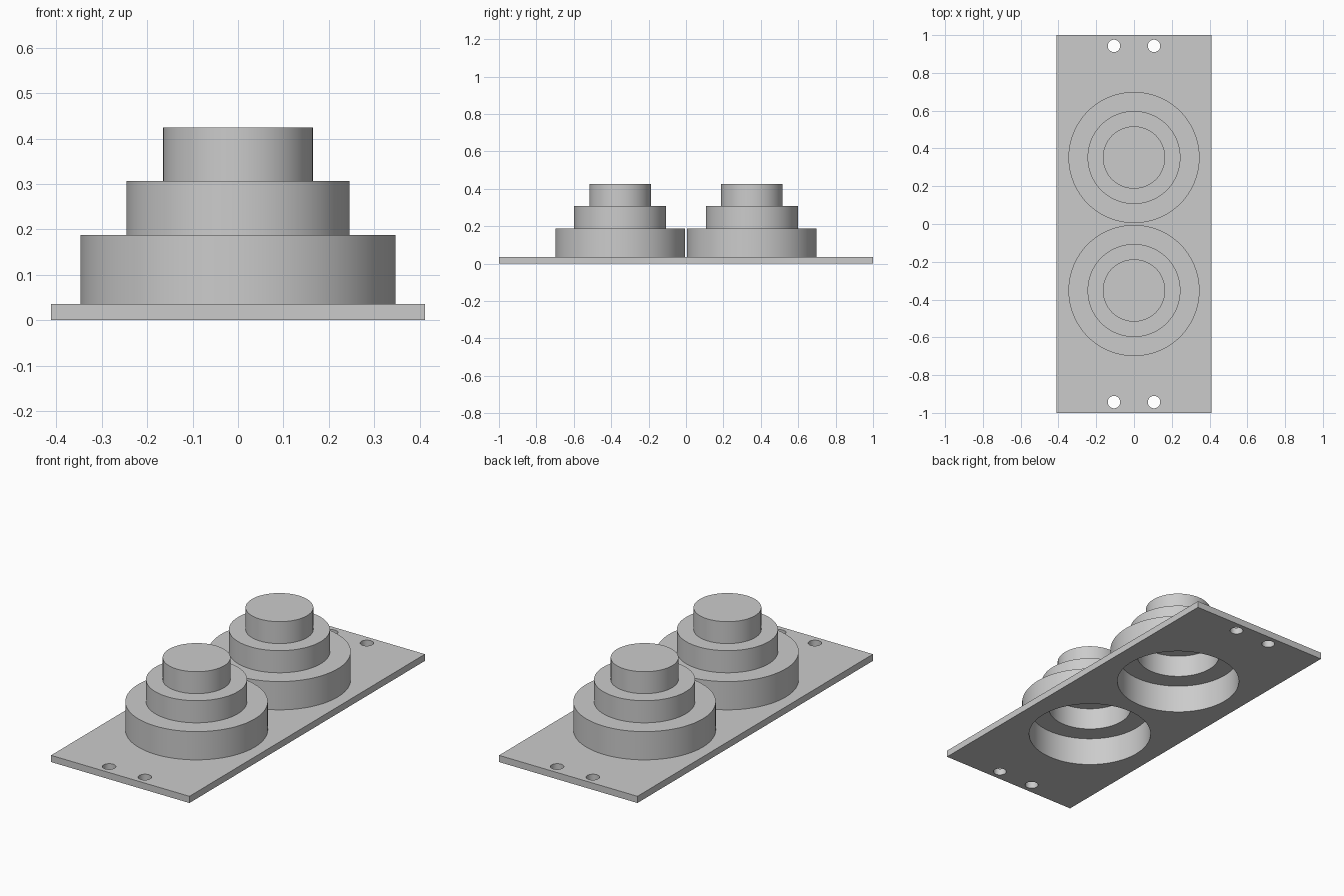
import bpy
import bmesh
from math import radians, tau
from mathutils import Matrix

if "Cube" in bpy.data.objects:
    bpy.data.objects.remove(bpy.data.objects["Cube"])

SEGMENTS = 96
PLATE_TOP = 0.036
WALL = 0.036
DOME_Y = 0.352
# outer radius and top height of each tier
TIERS = [(0.347, 0.188), (0.246, 0.307), (0.165, 0.425)]

grey = bpy.data.materials.new("plain grey")
grey.use_nodes = True
grey.diffuse_color = (0.6, 0.6, 0.6, 1)
grey.node_tree.nodes["Principled BSDF"].inputs["Base Color"].default_value = (0.6, 0.6, 0.6, 1)


def make_object(name, bm):
    bmesh.ops.recalc_face_normals(bm, faces=bm.faces)
    mesh = bpy.data.meshes.new(name)
    bm.to_mesh(mesh)
    bm.free()
    mesh.materials.append(grey)
    obj = bpy.data.objects.new(name, mesh)
    bpy.context.collection.objects.link(obj)
    return obj


def select_only(obj):
    bpy.ops.object.select_all(action="DESELECT")
    obj.select_set(True)
    bpy.context.view_layer.objects.active = obj


def smooth(obj):
    select_only(obj)
    bpy.ops.object.shade_smooth_by_angle(angle=radians(30))


# Base plate
bm = bmesh.new()
bmesh.ops.create_cube(bm, size=1, matrix=Matrix.Translation((0, 0, PLATE_TOP / 2))
                      @ Matrix.Diagonal((0.823, 2, PLATE_TOP, 1)))
plate = make_object("base_plate", bm)

# Cutter for the screw holes and the two large openings
bm = bmesh.new()
holes = [(0, side * DOME_Y, TIERS[0][0] - WALL, SEGMENTS) for side in (-1, 1)]
holes += [(x, y, 0.033, 32) for x in (-0.106, 0.106) for y in (-0.943, 0.943)]
for x, y, radius, segments in holes:
    bmesh.ops.create_cone(bm, cap_ends=True, segments=segments, radius1=radius,
                          radius2=radius, depth=0.2,
                          matrix=Matrix.Translation((x, y, 0)))
cutter = make_object("hole_cutter", bm)
cutter.hide_render = True
cut = plate.modifiers.new("holes", "BOOLEAN")
cut.operation = "DIFFERENCE"
cut.solver = "EXACT"
cut.object = cutter
select_only(plate)
bpy.ops.object.modifier_apply(modifier="holes")
bpy.data.objects.remove(cutter)
smooth(plate)


# Half section of one stepped surface, from the plate up to the axis
def stepped_profile(inset):
    points, z = [], PLATE_TOP
    for radius, top in TIERS:
        points += [(radius - inset, z), (radius - inset, top - inset)]
        z = top - inset
    return points + [(0, z)]


# Hollow stepped housings, open at the bottom: outer skin, rim and inner skin in one turn
section = stepped_profile(0)[::-1] + stepped_profile(WALL)
for name, side in (("front_housing", -1), ("back_housing", 1)):
    bm = bmesh.new()
    verts = [bm.verts.new((r, 0, z)) for r, z in section]
    edges = [bm.edges.new(pair) for pair in zip(verts, verts[1:])]
    bmesh.ops.spin(bm, geom=verts + edges, cent=(0, 0, 0), axis=(0, 0, 1),
                   angle=tau, steps=SEGMENTS)
    bmesh.ops.remove_doubles(bm, verts=bm.verts, dist=0.0005)
    bmesh.ops.translate(bm, verts=bm.verts, vec=(0, side * DOME_Y, 0))
    smooth(make_object(name, bm))
